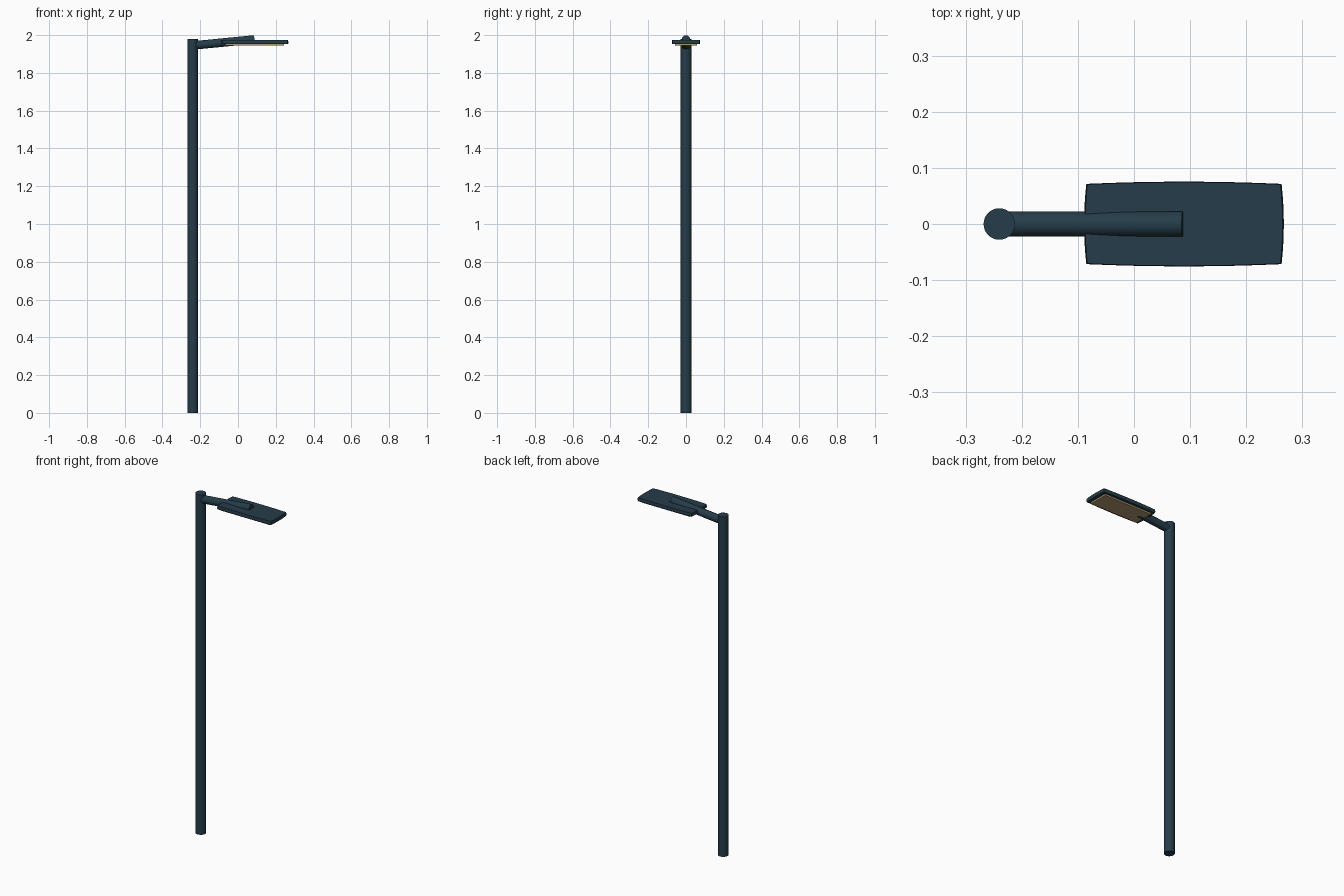
import bpy, bmesh, math
from mathutils import Vector

if "Cube" in bpy.data.objects:
    bpy.data.objects.remove(bpy.data.objects["Cube"])


def material(name, rgb):
    m = bpy.data.materials.new(name)
    m.diffuse_color = (*rgb, 1)
    m.use_nodes = True
    m.node_tree.nodes["Principled BSDF"].inputs["Base Color"].default_value = m.diffuse_color
    return m


METAL = material("dark_blue_metal", (0.019, 0.046, 0.068))
LENS = material("warm_lens", (0.45, 0.32, 0.17))


def tube(name, a, b, radius, sides=32):
    a, b = Vector(a), Vector(b)
    bpy.ops.mesh.primitive_cylinder_add(vertices=sides, radius=radius, depth=(b - a).length,
                                        location=(a + b) / 2)
    ob = bpy.context.object
    ob.name = name
    ob.rotation_euler = (b - a).to_track_quat('Z', 'Y').to_euler()
    ob.data.materials.append(METAL)
    bpy.ops.object.shade_smooth_by_angle(angle=math.radians(40))
    return ob


def barrel_outline(hx, hy, bulge, n=8):
    # rectangle whose four edges bow gently outwards
    pts = []
    for k in range(n):
        t = -1 + 2 * k / n
        pts.append((hx * t, -hy - bulge * (1 - t * t)))
    for k in range(n):
        t = -1 + 2 * k / n
        pts.append((hx + bulge * (1 - t * t), hy * t))
    return pts + [(-x, -y) for x, y in pts]


def slab(name, cx, sections, mat):
    # sections: (half length, half width, bulge, z) from bottom to top
    bm = bmesh.new()
    rings = [[bm.verts.new((cx + x, y, z)) for x, y in barrel_outline(hx, hy, b)]
             for hx, hy, b, z in sections]
    for lo, hi in zip(rings, rings[1:]):
        for i in range(len(lo)):
            j = (i + 1) % len(lo)
            bm.faces.new((lo[i], lo[j], hi[j], hi[i]))
    bm.faces.new(rings[0][::-1])
    bm.faces.new(rings[-1])
    me = bpy.data.meshes.new(name)
    bm.to_mesh(me)
    bm.free()
    me.materials.append(mat)
    ob = bpy.data.objects.new(name, me)
    bpy.context.collection.objects.link(ob)
    return ob


# upright post and slightly rising arm
tube("pole", (-0.24, 0, 0), (-0.24, 0, 1.98), 0.028)
tube("arm", (-0.24, 0, 1.945), (0.087, 0, 1.977), 0.0225)

# flat lamp housing with bowed edges, and the lens below it
slab("lamp_housing", 0.089, [(0.172, 0.070, 0.004, 1.953), (0.174, 0.0715, 0.004, 1.960),
                             (0.172, 0.0705, 0.004, 1.974)], METAL)
slab("lamp_lens", 0.089, [(0.155, 0.058, 0.0, 1.944), (0.155, 0.058, 0.0, 1.955)], LENS)
